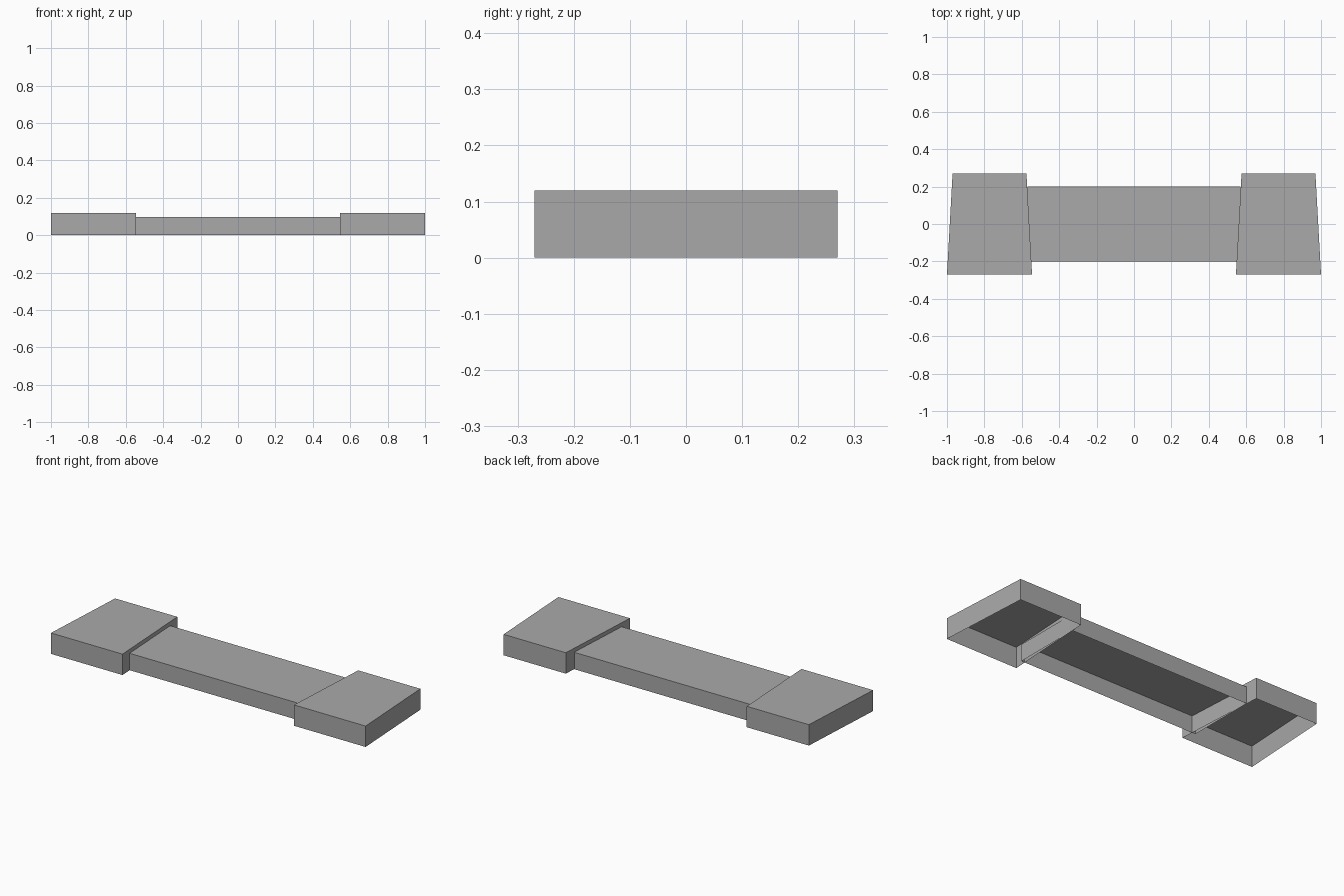
import bpy
import bmesh

cube = bpy.data.objects.get("Cube")
if cube:
    bpy.data.objects.remove(cube)

# Plain grey for every part
GREY = (0.40, 0.40, 0.40, 1.0)
grey = bpy.data.materials.new("plain_grey")
grey.use_nodes = True
grey.diffuse_color = GREY
grey.node_tree.nodes["Principled BSDF"].inputs["Base Color"].default_value = GREY


def open_box(name, outline, height):
    """Extrude a counter-clockwise outline into a shell with no floor."""
    bm = bmesh.new()
    floor = bm.faces.new([bm.verts.new((x, y, 0)) for x, y in outline])
    top = bmesh.ops.extrude_face_region(bm, geom=[floor], use_keep_orig=True)
    verts = [g for g in top["geom"] if isinstance(g, bmesh.types.BMVert)]
    bmesh.ops.translate(bm, verts=verts, vec=(0, 0, height))
    bmesh.ops.recalc_face_normals(bm, faces=bm.faces)
    bm.faces.ensure_lookup_table()
    bottom = [f for f in bm.faces if f.calc_center_median().z < 0.001]
    bmesh.ops.delete(bm, geom=bottom, context='FACES_ONLY')
    mesh = bpy.data.meshes.new(name)
    bm.to_mesh(mesh)
    bm.free()
    mesh.materials.append(grey)
    obj = bpy.data.objects.new(name, mesh)
    bpy.context.collection.objects.link(obj)
    return obj


# Long middle slab, its ends tucked just inside the end blocks
open_box("middle_slab", [(-0.57, -0.2), (0.57, -0.2), (0.57, 0.2), (-0.57, 0.2)], 0.097)

# Skewed end blocks, mirrored left and right
block = [(0.545, -0.27), (1.0, -0.27), (0.97, 0.27), (0.575, 0.27)]
for side, sign in (("left", 1), ("right", -1)):
    open_box(side + "_end_block", [(sign * x, y) for x, y in block][::sign], 0.12)
